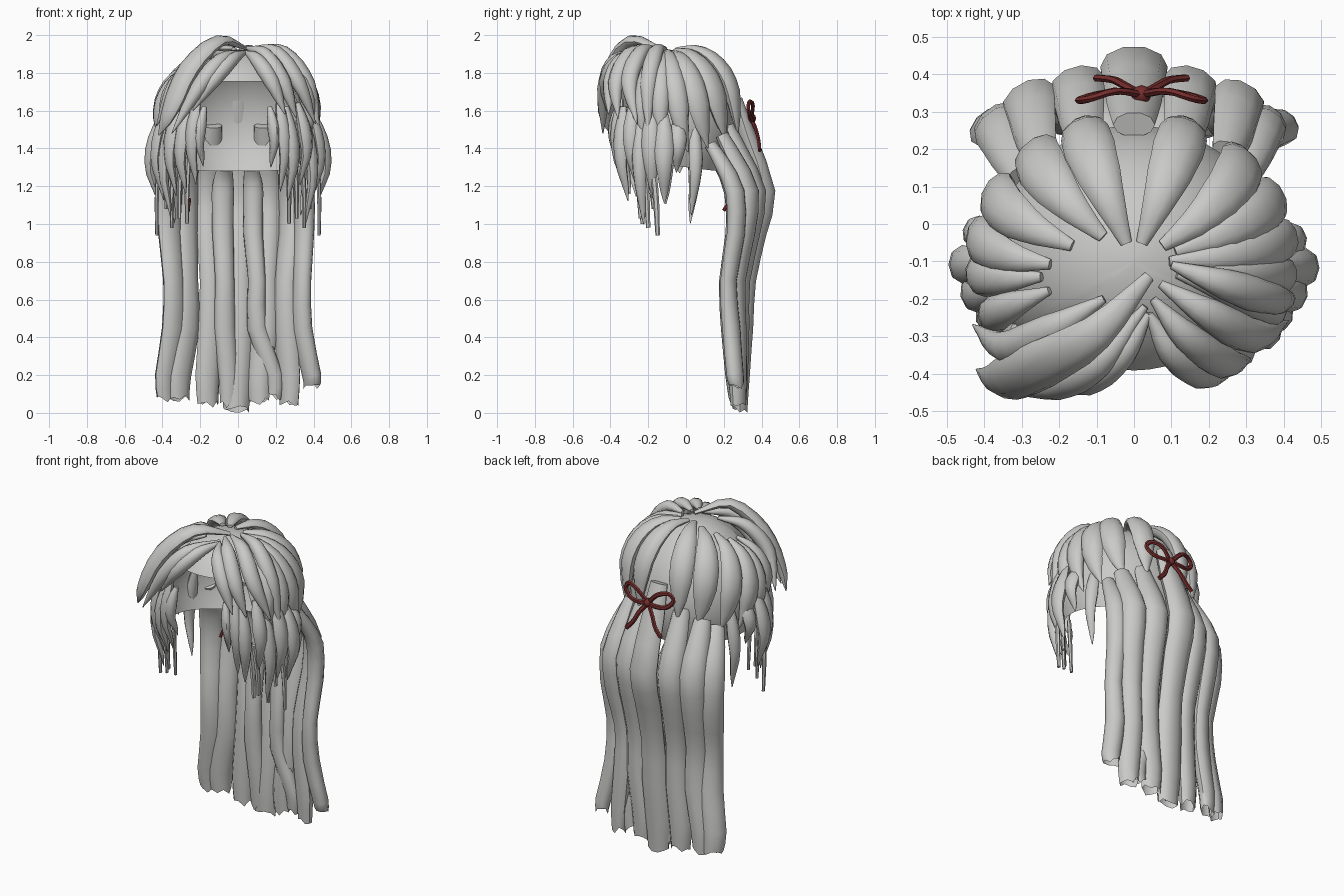
import bpy, bmesh, math, random
from mathutils import Vector

if "Cube" in bpy.data.objects:
    bpy.data.objects.remove(bpy.data.objects["Cube"])

random.seed(4)
CEN = Vector((0, -0.10, 1.5))
RAD = Vector((0.39, 0.37, 0.43))


def material(name, col):
    m = bpy.data.materials.new(name)
    m.diffuse_color = (*col, 1)
    m.use_nodes = True
    m.node_tree.nodes["Principled BSDF"].inputs["Base Color"].default_value = m.diffuse_color
    return m


HAIR = material("hair grey", (0.59, 0.59, 0.58))
RED = material("ribbon red", (0.18, 0.026, 0.026))


def dome(az, el, s=1.0):
    a, e = math.radians(az), math.radians(el)
    return CEN + Vector((math.cos(a) * math.cos(e) * RAD.x,
                         math.sin(a) * math.cos(e) * RAD.y, math.sin(e) * RAD.z)) * s


def finish(bm, name, mat, angle=50):
    bmesh.ops.recalc_face_normals(bm, faces=bm.faces)
    me = bpy.data.meshes.new(name)
    bm.to_mesh(me)
    bm.free()
    me.materials.append(mat)
    me.shade_smooth()
    me.set_sharp_from_angle(angle=math.radians(angle))
    ob = bpy.data.objects.new(name, me)
    bpy.context.collection.objects.link(ob)
    return ob


def spline(pts, n):
    """Catmull-Rom samples through the points."""
    p = [Vector(q) for q in pts]
    p = [p[0] * 2 - p[1]] + p + [p[-1] * 2 - p[-2]]
    out = []
    for i in range(n + 1):
        u = i / n * (len(p) - 3)
        k = min(int(u), len(p) - 4)
        t = u - k
        a, b, c, d = p[k:k + 4]
        out.append(0.5 * (2 * b + (c - a) * t + (2 * a - 5 * b + 4 * c - d) * t * t
                          + (3 * b - a - 3 * c + d) * t ** 3))
    return out


def interp(keys, t):
    u = t * (len(keys) - 1)
    k = min(int(u), len(keys) - 2)
    return keys[k] + (keys[k + 1] - keys[k]) * (u - k)


LEAF = (0.22, 0.55, 0.85, 1.0, 0.95, 0.6, 0.06)
SPIKE = (0.4, 0.9, 1.0, 0.8, 0.55, 0.3, 0.05)
LOCK = (0.62, 0.82, 1.0, 0.95, 0.85, 0.95, 0.9, 0.75)
WIRE = (1.0, 1.0)


def strand(name, pts, w, th, prof, n=10, sides=10, jag=0.0, mat=HAIR, out=None):
    """Flattened tube along a path, its flat side facing away from the head."""
    path = spline(pts, n)
    bm = bmesh.new()
    rings = []
    for i, p in enumerate(path):
        tan = (path[min(i + 1, n)] - path[max(i - 1, 0)]).normalized()
        o = Vector(out) if out else p - CEN
        if not out and p.z < 1.4:
            o.z = 0
        side = tan.cross(o).normalized()
        up = side.cross(tan).normalized()
        k = interp(prof, i / n)
        ring = []
        for j in range(sides):
            a = 2 * math.pi * j / sides
            v = p + side * math.cos(a) * w * k + up * math.sin(a) * th * k
            if jag and i == n:
                v = v + tan * random.uniform(-jag, jag)
            ring.append(bm.verts.new(v))
        rings.append(ring)
    for r, s in zip(rings, rings[1:]):
        for j in range(sides):
            bm.faces.new((r[j], r[(j + 1) % sides], s[(j + 1) % sides], s[j]))
    bm.faces.new(rings[0])
    if not jag:
        bm.faces.new(rings[-1])
    return finish(bm, name, mat)


# scalp cap, cut away over the face
bm = bmesh.new()
grid = []
for i in range(48):
    az = i * 7.5
    front = -math.sin(math.radians(az))
    f = min(1, max(0, (front - 0.4) / 0.25))
    low = -31 + 6 * min(1, max(0, front + 0.8)) + f * f * (3 - 2 * f) * 62
    grid.append([bm.verts.new(dome(az, 88 + (low - 88) * k / 10, 0.985)) for k in range(11)])
for i in range(48):
    a, b = grid[i], grid[(i + 1) % 48]
    for k in range(10):
        bm.faces.new((a[k], a[k + 1], b[k + 1], b[k]))
bm.faces.new([g[0] for g in grid])
finish(bm, "scalp_cap", HAIR)

# broad crown locks over the back and sides: root azimuth, root elevation, tip azimuth, tip elevation, width
CROWN = ((68, 82, 71, -4, .07), (30, 77, 51, -8, .072), (14, 73, 32, -13, .068), (0, 76, 14, -16, .06),
         (-6, 73, -5, -12, .052), (-18, 72, -22, -8, .046), (112, 82, 109, -4, .07), (140, 74, 126, -8, .072),
         (165, 64, 146, -13, .068), (182, 55, 164, -16, .062), (190, 50, 182, -14, .056), (200, 52, 203, -8, .05))
for ra, re, ta, el, w in CROWN:
    lift = 0.085 + 0.035 * max(0, math.sin(math.radians(ta)))
    pts = []
    for k in range(6):
        t = k / 5
        pts.append(dome(ra + (ta - ra) * t, re + (el - re) * t, 1.0 + lift * math.sin(math.pi * t ** .85)))
    pts[-1] += Vector((pts[-1].x * 0.05, 0.025, 0))
    strand("crown_lock", pts, w, 0.042, LEAF, 12)

# swept bangs
BANGS = (
    (.07, ((.04, -.14, 1.93), (-.10, -.29, 1.97), (-.26, -.38, 1.82), (-.36, -.42, 1.6), (-.42, -.39, 1.47))),
    (.05, ((-.08, -.2, 1.91), (-.22, -.28, 1.87), (-.34, -.33, 1.72), (-.43, -.27, 1.52))),
    (.045, ((.03, -.22, 1.91), (-.09, -.37, 1.87), (-.21, -.43, 1.72), (-.35, -.44, 1.48))),
    (.042, ((.04, -.24, 1.91), (-.03, -.35, 1.87), (-.13, -.42, 1.76), (-.24, -.42, 1.6))),
    (.045, ((.04, -.24, 1.91), (.10, -.34, 1.87), (.18, -.40, 1.75), (.25, -.41, 1.58))),
    (.048, ((.05, -.2, 1.93), (.14, -.3, 1.90), (.24, -.37, 1.75), (.31, -.36, 1.56))),
    (.05, ((.07, -.16, 1.93), (.2, -.24, 1.91), (.32, -.3, 1.75), (.41, -.26, 1.53))),
    (.048, ((.1, -.11, 1.93), (.24, -.16, 1.91), (.37, -.2, 1.74), (.43, -.2, 1.48))),
)
for w, pts in BANGS:
    strand("bang", pts, w, 0.042, LEAF, 12)

# side locks framing the face: azimuth, top z, tip z, outward bulge, width
SIDES = ((-58, 1.62, 1.33, .92, .03), (-50, 1.66, 1.2, .96, .04), (-42, 1.62, 1.13, 1.0, .042),
         (-33, 1.64, 1.18, 1.05, .045), (-24, 1.6, 1.02, 1.06, .042), (-13, 1.62, 1.15, 1.1, .05),
         (-1, 1.58, 1.14, 1.15, .052), (10, 1.56, 1.24, 1.08, .045), (24, 1.55, 1.02, 1.0, .04))
for s, label in ((1, "right"), (-1, "left")):
    for az, top, tip, r, w in SIDES:
        a = math.radians(az + random.uniform(-2, 2))
        tip += random.uniform(-.04, .04)
        pts = []
        for t, k in ((0, .9), (.3, 1.0), (.6, 1.04), (.85, .97), (1, .94)):
            pts.append((s * RAD.x * r * k * math.cos(a),
                        CEN.y + RAD.y * r * k * math.sin(a) * (1 - .14 * t), top + (tip - top) * t))
        strand(label + "_side_lock", pts, w, 0.034, SPIKE, 9, 8)
    # thin blunt wisps
    for x, y, top, end in ((.43, -.15, 1.35, .94), (.35, -.2, 1.35, .98), (.31, -.24, 1.35, 1.03),
                           (.27, -.23, 1.35, 1.0), (.38, -.17, 1.3, 1.08)):
        strand(label + "_wisp", ((s * x * .97, y - .03, top), (s * x, y - .01, (top + end) / 2), (s * x, y, end)),
               .017, .012, (1, 1, .7), 5, 6)

# long back locks: x at top, bend, middle and end; depth blend towards the neck; top z, end z, width, thickness
LONG = (
    (0, 0, .0, -.01, 0, 1.66, .02, .09, .056), (-.13, -.15, -.14, -.16, .3, 1.52, .05, .076, .05),
    (.13, .15, .14, .11, .3, 1.52, .06, .076, .05), (-.25, -.28, -.27, -.31, .55, 1.47, .07, .078, .05),
    (.25, .28, .25, .27, .55, 1.47, .06, .073, .05), (-.30, -.36, -.34, -.38, 1, 1.42, .08, .075, .048),
    (.30, .35, .34, .39, 1, 1.42, .14, .06, .048), (-.07, -.08, -.07, -.05, .75, 1.31, .05, .06, .042),
    (.07, .08, .1, .19, .75, 1.31, .09, .055, .042),
)
OUTER = (.265, .325, .42, .375, .325, .305, .29, .285)
INNER = (.13, .19, .26, .265, .225, .24, .26, .27)
for x0, x1, x2, x3, f, top, end, w, th in LONG:
    y = [a + (b - a) * f for a, b in zip(OUTER, INNER)]
    if abs(x0) < .1 and f:
        y[0], y[1] = .235, .275
    z = (top, top - (top - 1.18) * .4, 1.17, .95, .7, .45, .2, end)
    x = (x0, (x0 + x1) / 2, x1, x1, x2, x2, x3, x3)
    strand("long_back_lock", list(zip(x, y, z)), w, th, LOCK, 14, 10, jag=.022, out=(x1 * .8, .4, 0))

# ribbon bow: two loops, two tails and a knot
K = Vector((.02, .345, 1.56))
for s in (1, -1):
    loop = [K, K + Vector((s * .07, .01, .07)), K + Vector((s * .135, -.01, .085)),
            K + Vector((s * .165, -.015, .045)), K + Vector((s * .12, .0, .0)),
            K + Vector((s * .05, .01, -.005)), K]
    strand("bow_loop", loop, .014, .01, WIRE, 18, 6, mat=RED, out=(0.05, 1, 0.08))
    tail = [K, K + Vector((s * .045, .025, -.06)), K + Vector((s * .075, .04, -.12)),
            K + Vector((s * .12, .045, -.17))]
    strand("bow_tail", tail, .014, .01, WIRE, 8, 6, mat=RED, out=(0.05, 1, 0.08))
bm = bmesh.new()
bmesh.ops.create_uvsphere(bm, u_segments=10, v_segments=6, radius=.026)
bmesh.ops.translate(bm, verts=bm.verts, vec=K)
finish(bm, "bow_knot", RED)

# small ribbon end caught in the inner left lock
strand("ribbon_end", ((-.262, .2, 1.07), (-.26, .22, 1.1), (-.255, .26, 1.13)), .01, .008, WIRE, 4, 6,
       mat=RED, out=(1, 0, 0))
